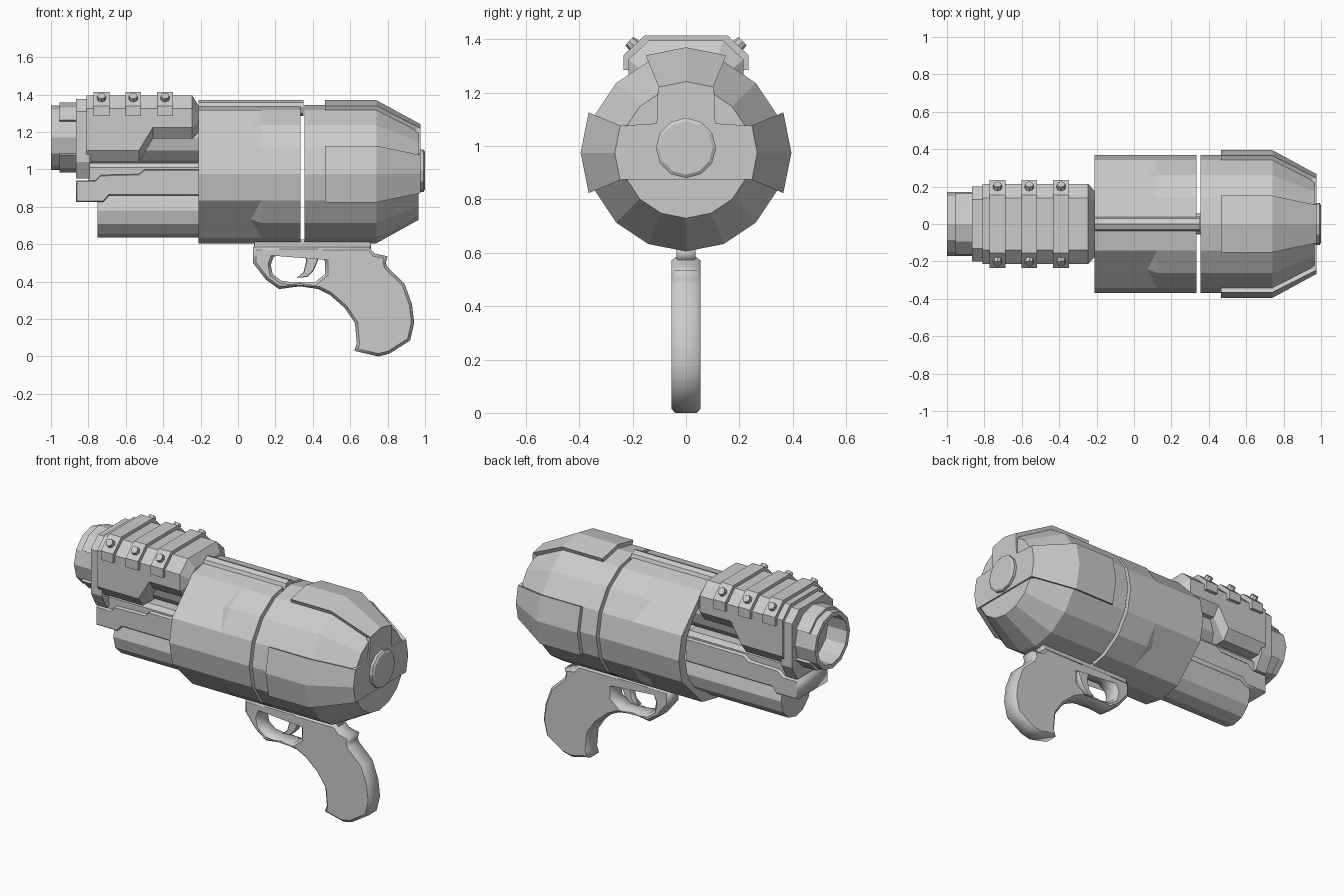
import bpy, bmesh
from math import sin, cos, radians
from mathutils import Vector

if "Cube" in bpy.data.objects:
    bpy.data.objects.remove(bpy.data.objects["Cube"])

BZ = 0.975    # body axis height
MZ = 1.17     # barrel axis height


def finish(name, bm):
    bmesh.ops.recalc_face_normals(bm, faces=bm.faces)
    me = bpy.data.meshes.new(name)
    bm.to_mesh(me)
    bm.free()
    ob = bpy.data.objects.new(name, me)
    bpy.context.collection.objects.link(ob)
    return ob


def loft(name, sections):
    """Skin (x, [(y, z), ...]) sections along x and cap both ends."""
    bm = bmesh.new()
    rings = [[bm.verts.new((x, y, z)) for y, z in pts] for x, pts in sections]
    n = len(rings[0])
    quads = []
    for a, b in zip(rings, rings[1:]):
        for j in range(n):
            k = (j + 1) % n
            quads.append(bm.faces.new((a[j], a[k], b[k], b[j])))
    bm.faces.new(rings[0])
    bm.faces.new(rings[-1])
    bmesh.ops.triangulate(bm, faces=quads, quad_method='SHORT_EDGE')
    return finish(name, bm)


def prism(name, pts, x0, x1):
    return loft(name, [(x0, pts), (x1, pts)])


def arc(r, a0, a1, step, z):
    n = round((a1 - a0) / step)
    return [(r * cos(radians(a0 + i * step)), z + r * sin(radians(a0 + i * step)))
            for i in range(n + 1)]


def ring(r, n, z):
    return arc(r, 0, 360 - 360 / n, 360 / n, z)


def shell(ro, ri, a0, a1, step, z):
    return arc(ro, a0, a1, step, z) + arc(ri, a0, a1, step, z)[::-1]


def sym(half):
    """Mirror a half outline across y = 0."""
    return half + [(-y, z) for y, z in half[::-1]]


def plate(name, outlines, half, bevel):
    """Side-view outline (x, z), extruded in y with chamfered edges."""
    cu = bpy.data.curves.new(name, 'CURVE')
    cu.dimensions, cu.fill_mode = '2D', 'BOTH'
    cu.extrude, cu.bevel_depth, cu.bevel_resolution = half - bevel, bevel, 0
    cu.offset = -bevel
    for pts in outlines:
        s = cu.splines.new('POLY')
        s.points.add(len(pts) - 1)
        for p, (x, z) in zip(s.points, pts):
            p.co = (x, z, 0, 1)
        s.use_cyclic_u = True
    tmp = bpy.data.objects.new(name + "_curve", cu)
    bpy.context.collection.objects.link(tmp)
    dg = bpy.context.evaluated_depsgraph_get()
    me = bpy.data.meshes.new_from_object(tmp.evaluated_get(dg))
    bpy.data.objects.remove(tmp)
    ob = bpy.data.objects.new(name, me)
    bpy.context.collection.objects.link(ob)
    ob.rotation_euler.x = radians(90)
    return ob


# Front body: 16-sided, hollow, with four flattened recesses
full = ring(0.37, 16, BZ)
flat = [(y * 0.924, BZ + (z - BZ) * 0.924) if i % 4 == 2 else (y, z)
        for i, (y, z) in enumerate(full)]
bore = ring(0.31, 16, BZ)
loft("front_body", [(0.335, full), (0.125, full), (0.07, flat), (-0.21, flat),
                    (-0.21, bore), (0.30, bore)])

# Rear body with tapered end
loft("rear_body", [(0.355, full), (0.74, full), (0.965, ring(0.245, 16, BZ))])

# Raised panels on the top and both sides of the rear body
for name, mid in (("left_panel", 0), ("top_panel", 90), ("right_panel", 180)):
    loft(name, [(x, shell(r + 0.025, r - 0.02, mid - 22.5, mid + 22.5, 22.5, BZ))
                for x, r in ((0.465, 0.37), (0.74, 0.37), (0.975, 0.242))])

# T-shaped end plate and round knob
prism("end_plate", sym([(0.06, 1.229), (0.105, 1.218), (0.11, 1.085), (0.245, 1.076),
                        (0.265, BZ), (0.245, 0.874)]), 0.95, 0.975)
loft("end_knob", [(0.96, ring(0.113, 12, 0.993)), (0.992, ring(0.113, 12, 0.993)),
                  (1.0, ring(0.1, 12, 0.993))])

# Rod along the top of the body
prism("top_rod", ring(0.042, 8, 1.328), -0.21, 0.35)

# Barrel core and open muzzle
prism("barrel_core", ring(0.14, 12, MZ), -0.80, 0.1)
loft("muzzle", [(-0.80, ring(0.172, 12, MZ)), (-1, ring(0.172, 12, MZ)),
                (-1, ring(0.145, 12, MZ)), (-0.86, ring(0.145, 12, MZ))])
for name, a in (("muzzle_sleeve_top", 30), ("muzzle_sleeve_bottom", 210)):
    prism(name, shell(0.187, 0.16, a, a + 120, 30, MZ), -0.955, -0.85)


# Barrel housing: bottom edge steps up towards the body
def housing(b):
    return sym([(0.14, 1.395), (0.215, 1.325), (0.215, b), (0.17, b - 0.06)])


loft("barrel_housing", [(-0.81, housing(1.10)), (-0.53, housing(1.10)),
                        (-0.455, housing(1.225)), (-0.245, housing(1.225)),
                        (-0.21, sym([(0.12, 1.34), (0.175, 1.29),
                                     (0.175, 1.25), (0.14, 1.20)]))])
prism("front_collar", sym([(0.13, 1.375), (0.2, 1.31), (0.2, 1.04), (0.15, 0.95)]),
      -0.865, -0.79)

# Three clamp bands, each with a bolt on both chamfers
band = sym([(0.155, 1.415), (0.235, 1.34), (0.235, 1.285)])
for i, x in enumerate((-0.73, -0.56, -0.39)):
    prism(f"clamp_band_{i + 1}", band, x - 0.042, x + 0.042)
    for side in (-1, 1):
        bm = bmesh.new()
        bmesh.ops.create_cone(bm, cap_ends=True, segments=8, radius1=0.027,
                              radius2=0.022, depth=0.04)
        bolt = finish(f"bolt_{i + 1}_{'right' if side < 0 else 'left'}", bm)
        bolt.location = (x, side * 0.198, 1.38)
        bolt.rotation_euler = Vector((0, side * 0.08, 0.075)).to_track_quat('Z', 'Y').to_euler()

# Under-barrel rail, stepped block and lower tube
prism("under_rail", sym([(0.11, 1.035), (0.13, 1.01), (0.13, 0.94)]), -0.80, -0.1)
plate("under_block", [[(-0.865, 0.825), (-0.72, 0.825), (-0.69, 0.86), (-0.1, 0.86),
                       (-0.1, 1.0), (-0.50, 1.0), (-0.53, 0.975), (-0.735, 0.97),
                       (-0.765, 0.94), (-0.865, 0.94)]], 0.15, 0.005)
prism("lower_tube", ring(0.145, 12, 0.78), -0.75, 0.0)

# Grip with trigger guard opening
grip = [(0.08, 0.585), (0.08, 0.5), (0.15, 0.41), (0.22, 0.36), (0.33, 0.375),
        (0.43, 0.36), (0.49, 0.33), (0.57, 0.26), (0.625, 0.18), (0.635, 0.07),
        (0.622, 0.03), (0.75, 0.0), (0.81, 0.015), (0.92, 0.085), (0.942, 0.18),
        (0.93, 0.28), (0.89, 0.39), (0.80, 0.475), (0.79, 0.5), (0.80, 0.535),
        (0.73, 0.55), (0.70, 0.585)]
hole = [(0.175, 0.49), (0.185, 0.44), (0.23, 0.405), (0.30, 0.395), (0.41, 0.395),
        (0.465, 0.44), (0.465, 0.51), (0.42, 0.56), (0.23, 0.56), (0.19, 0.53)]
plate("grip", [grip, hole], 0.055, 0.015)
plate("grip_mount", [[(0.085, 0.57), (0.71, 0.57), (0.71, 0.625), (0.085, 0.625)]],
      0.036, 0.004)

# Curved trigger
plate("trigger", [[(0.35, 0.57), (0.365, 0.51), (0.35, 0.45), (0.315, 0.42),
                   (0.37, 0.425), (0.405, 0.46), (0.43, 0.52), (0.43, 0.57)]], 0.022, 0.004)
